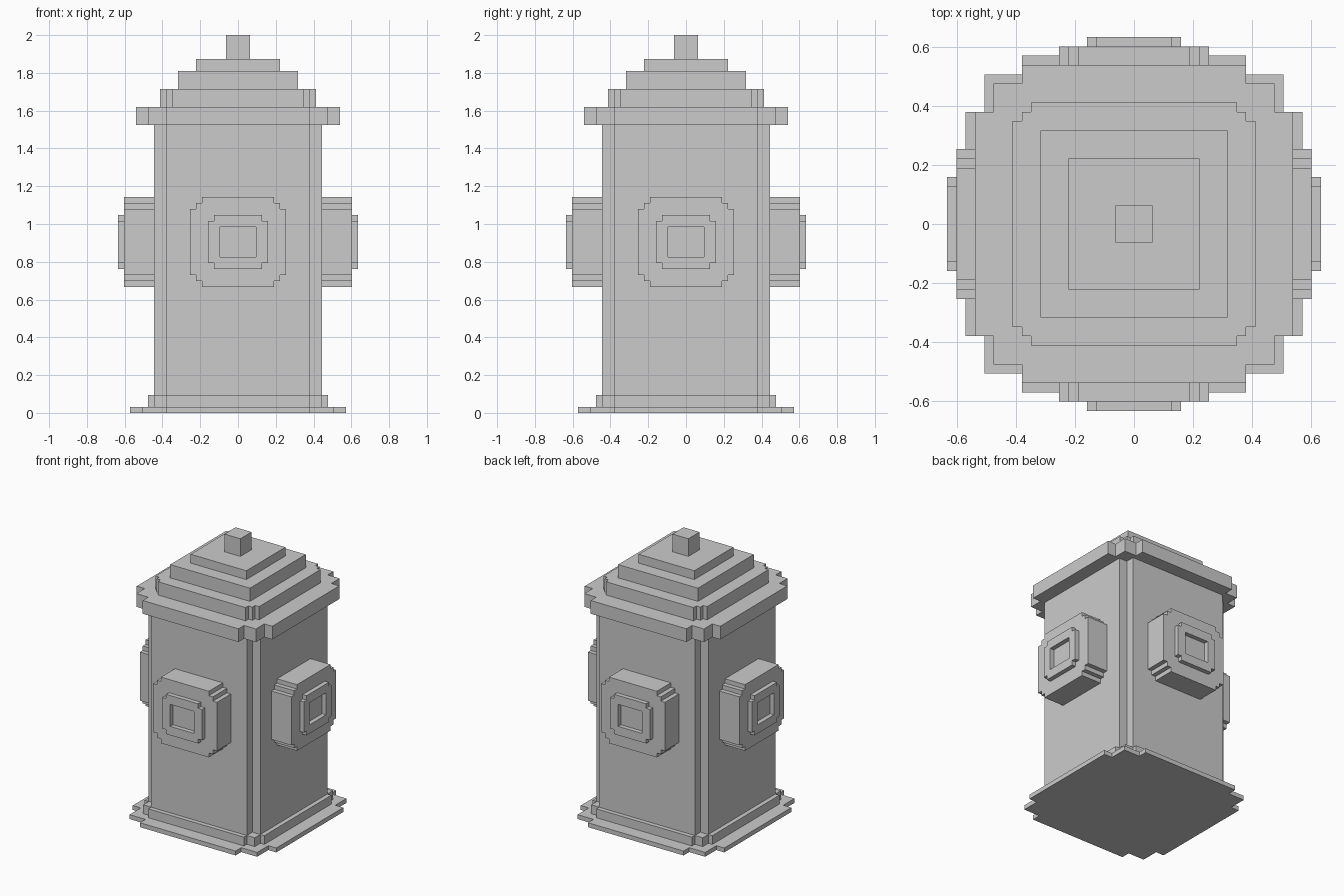
import bpy, bmesh, math
from mathutils import Matrix, Vector

if "Cube" in bpy.data.objects:
    bpy.data.objects.remove(bpy.data.objects["Cube"])

U = 2 / 63  # one voxel: the model is 63 voxels tall


def outline(steps):
    """Stair-stepped closed outline from the corner steps (half x, half y) of one quadrant."""
    q = [steps[0]]
    for (_, y0), (x1, y1) in zip(steps, steps[1:]):
        q += [(x1, y0), (x1, y1)]
    return (q + [(-x, y) for x, y in reversed(q)]
            + [(-x, -y) for x, y in q] + [(x, -y) for x, y in reversed(q)])


def prism(name, steps, z0, z1, hole=None, matrix=None):
    """Extrude a stepped outline (optionally with a hole) from z0 to z1, in voxels."""
    bm = bmesh.new()
    edges = []
    for loop in [steps] + ([hole] if hole else []):
        vs = [bm.verts.new((x * U, y * U, z0 * U)) for x, y in outline(loop)]
        edges += [bm.edges.new((a, b)) for a, b in zip(vs, vs[1:] + vs[:1])]
        if not hole:
            bm.faces.new(vs)
    if hole:
        bmesh.ops.triangle_fill(bm, edges=edges, use_beauty=True)
    new = bmesh.ops.extrude_face_region(bm, geom=bm.faces[:])["geom"]
    bmesh.ops.translate(bm, vec=Vector((0, 0, (z1 - z0) * U)),
                        verts=[v for v in new if isinstance(v, bmesh.types.BMVert)])
    bmesh.ops.recalc_face_normals(bm, faces=bm.faces[:])
    mesh = bpy.data.meshes.new(name)
    bm.to_mesh(mesh)
    bm.free()
    obj = bpy.data.objects.new(name, mesh)
    if matrix:
        obj.matrix_world = matrix
    bpy.context.collection.objects.link(obj)
    return obj


# Base, barrel and stepped cap, stacked from the ground up
for name, steps, z0, z1 in [
    ("base_plate", [(18, 12), (16, 16), (12, 18)], 0, 1),
    ("base_collar", [(15, 12), (14, 14), (12, 15)], 1, 3),
    ("barrel", [(14, 12), (12, 14)], 3, 48),
    ("cap_flange", [(17, 12), (15, 15), (12, 17)], 48, 51),
    ("cap_lower", [(13, 11), (12, 12), (11, 13)], 51, 54),
    ("cap_middle", [(10, 10)], 54, 57),
    ("cap_upper", [(7, 7)], 57, 59),
    ("top_nut", [(2, 2)], 59, 63),
]:
    prism(name, steps, z0, z1)

# Four outlets, each a stepped block with a raised hollow rim
for i, side in enumerate(["front", "right", "back", "left"]):
    m = (Matrix.Translation((0, 0, 28.5 * U))
         @ Matrix.Rotation(i * math.pi / 2, 4, "Z")
         @ Matrix.Rotation(math.pi / 2, 4, "X"))
    prism(f"{side}_outlet", [(8, 5.5), (7, 6.5), (6, 7.5)], 14, 19, matrix=m)
    prism(f"{side}_outlet_rim", [(5, 3.5), (4, 4.5)], 19, 20, hole=[(3, 2.5)], matrix=m)
